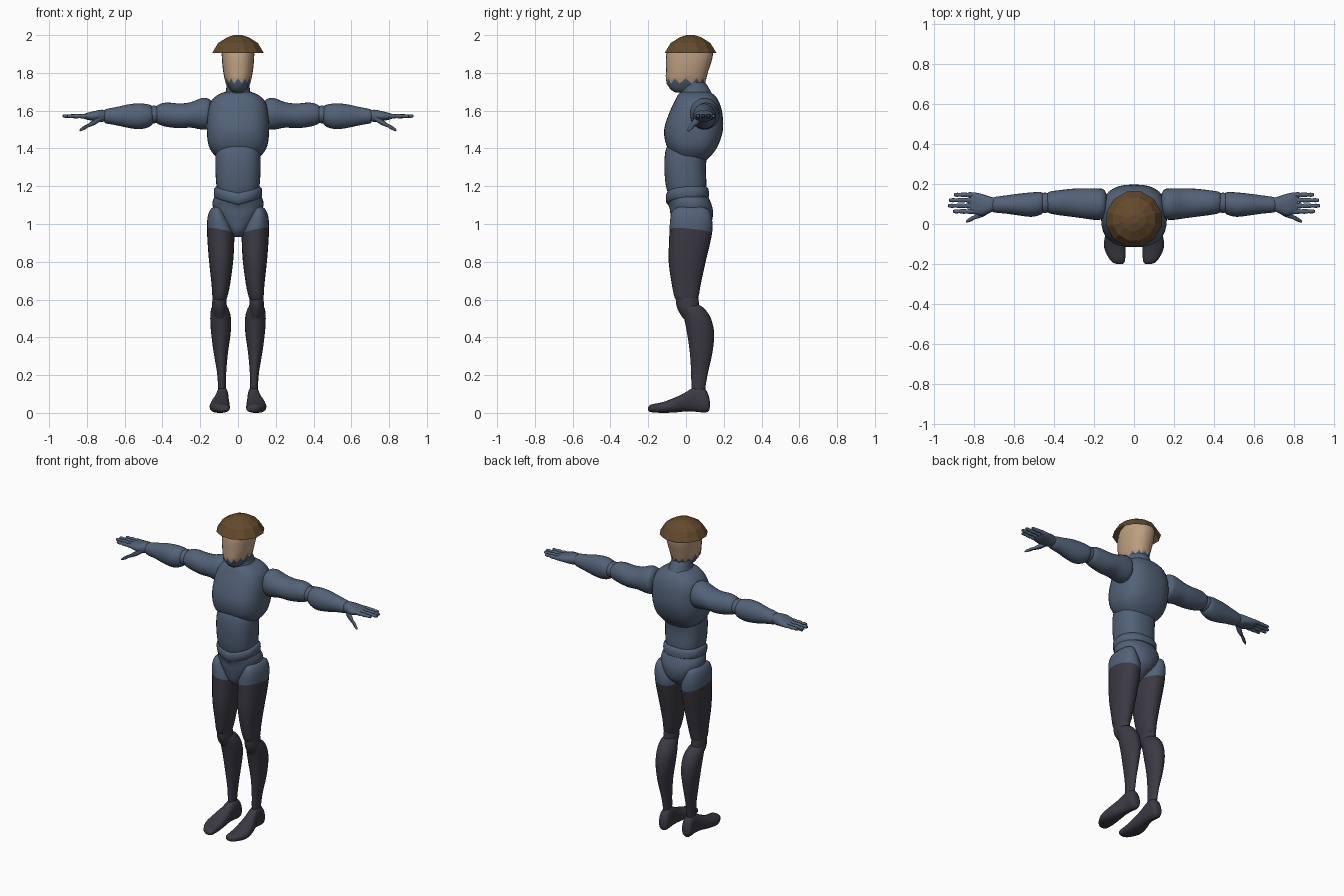
import bpy, bmesh, math
from mathutils import Vector


def material(name, rgb):
    m = bpy.data.materials.new(name)
    m.diffuse_color = (*rgb, 1)
    return m


BLUE = material("slate_blue", (0.085, 0.122, 0.185))
DARK = material("dark_charcoal", (0.045, 0.041, 0.056))
SKIN = material("skin", (0.52, 0.35, 0.225))
BROWN = material("brown", (0.125, 0.068, 0.025))


def smooth_rings(rings, steps):
    """Curve through the given cross-section rings."""
    out = []
    for i in range(len(rings) - 1):
        p0, p1 = rings[max(i - 1, 0)], rings[i]
        p2, p3 = rings[i + 1], rings[min(i + 2, len(rings) - 1)]
        for s in range(steps):
            t = s / steps
            out.append([0.5 * (2 * b + (c - a) * t + (2 * a - 5 * b + 4 * c - d) * t * t
                               + (3 * b - a - 3 * c + d) * t ** 3)
                        for a, b, c, d in zip(p0, p1, p2, p3)])
    return out + [list(rings[-1])]


def loft(name, rings, mats, axis="z", n=24, power=2.0, steps=3,
         mirror=False, warp=None, rule=None, cut=None):
    """Skin rings of (position, min, max, min, max) along one axis."""
    bm = bmesh.new()
    loops = []
    for t, a0, a1, b0, b1 in smooth_rings(rings, steps):
        loop = []
        for k in range(n):
            ang = 2 * math.pi * k / n
            c, s = math.cos(ang), math.sin(ang)
            u = (a0 + a1) / 2 + (a1 - a0) / 2 * math.copysign(abs(c) ** (2 / power), c)
            v = (b0 + b1) / 2 + (b1 - b0) / 2 * math.copysign(abs(s) ** (2 / power), s)
            co = Vector({"x": (t, u, v), "y": (u, t, v), "z": (u, v, t)}[axis])
            if warp:
                co = warp(co, k)
            co.z = max(co.z, 0)
            loop.append(bm.verts.new(co))
        loops.append(loop)
    for low, high in zip(loops, loops[1:]):
        for k in range(n):
            j = (k + 1) % n
            bm.faces.new((low[k], low[j], high[j], high[k]))
    bm.faces.new(loops[0])
    bm.faces.new(loops[-1])
    if cut:
        geom = bm.verts[:] + bm.edges[:] + bm.faces[:]
        bmesh.ops.bisect_plane(bm, geom=geom, plane_co=cut[0], plane_no=cut[1])
    bmesh.ops.recalc_face_normals(bm, faces=bm.faces[:])
    for f in bm.faces:
        f.smooth = True
        if rule:
            f.material_index = int(rule(f.calc_center_median()))
    me = bpy.data.meshes.new(name)
    bm.to_mesh(me)
    bm.free()
    me.set_sharp_from_angle(angle=math.radians(40))
    for m in mats:
        me.materials.append(m)
    ob = bpy.data.objects.new(name, me)
    bpy.context.collection.objects.link(ob)
    if mirror:
        ob.modifiers.new("mirror", "MIRROR").use_mirror_merge = False
    return ob


def body(rings):
    """Symmetric rings from (height, half width, front, back)."""
    return [(z, -w, w, f, b) for z, w, f, b in rings]


# Torso
loft("chest", body([(1.33, .085, -.05, .10), (1.37, .13, -.075, .14), (1.42, .157, -.105, .172),
                    (1.50, .165, -.116, .196), (1.59, .160, -.088, .192), (1.65, .143, -.06, .173),
                    (1.685, .105, -.042, .148), (1.70, .065, -.02, .12)]),
     [BLUE], n=32, power=2.6)
loft("abdomen", body([(1.16, .105, -.095, .10), (1.21, .115, -.108, .108), (1.30, .12, -.115, .105),
                      (1.38, .118, -.110, .115), (1.44, .10, -.09, .12)]),
     [BLUE], n=32, power=2.5)


def dip(co, k):
    """Lower the waistband at the middle of the front."""
    if co.y < 0 and co.z > 1.02:
        co.z -= .035 * max(0, 1 - abs(co.x) / .125) * min(1, (co.z - 1.02) / .1)
    return co


loft("pelvis", body([(.93, .022, -.03, .04), (.96, .048, -.062, .09), (1.0, .085, -.074, .132),
                     (1.06, .122, -.082, .143), (1.11, .136, -.086, .133), (1.15, .122, -.099, .115)]),
     [BLUE], n=32, power=2.2, warp=dip)
loft("waistband", body([(1.135, .115, -.09, .105), (1.145, .126, -.104, .121),
                        (1.185, .127, -.107, .119), (1.20, .112, -.095, .105)]),
     [BLUE], n=32, power=2.3, steps=2, warp=dip)

# Neck and head, with a jagged collar line around the jaw
loft("neck", body([(1.63, .115, -.05, .172), (1.67, .088, -.04, .15), (1.70, .066, -.032, .132),
                   (1.735, .061, -.03, .112), (1.75, .06, -.03, .10)]), [BLUE])


def jag(co, k):
    if abs(co.z - 1.757) < .001:
        co.z += .014 if k % 2 == 0 else -.014
    return co


loft("head", body([(1.695, .02, -.05, .01), (1.71, .042, -.08, .07), (1.757, .067, -.106, .103),
                   (1.81, .079, -.106, .118), (1.87, .085, -.107, .138), (1.92, .085, -.10, .142),
                   (1.96, .07, -.075, .115), (1.985, .03, -.02, .06)]),
     [BLUE, SKIN], power=2.3, steps=2, warp=jag, rule=lambda c: c.z > 1.757)

# Faceted open cap
bm = bmesh.new()
previous = None
for z, r in ((1.905, .142), (1.958, .109), (1.988, .06), (2.0, .022)):
    ring = [bm.verts.new((r * math.sin(2 * math.pi * (k + .5) / 12),
                          .024 + r * math.cos(2 * math.pi * (k + .5) / 12), z)) for k in range(12)]
    if previous:
        for k in range(12):
            j = (k + 1) % 12
            bm.faces.new((previous[j], previous[k], ring[k], ring[j]))
    previous = ring
bm.faces.new(previous[::-1])
mesh = bpy.data.meshes.new("cap")
bm.to_mesh(mesh)
bm.free()
mesh.materials.append(BROWN)
bpy.context.collection.objects.link(bpy.data.objects.new("cap", mesh))

# Arms
loft("upper_arms", [(.135, .06, .14, 1.54, 1.63), (.15, .028, .172, 1.505, 1.66), (.19, .02, .178, 1.50, 1.667),
                    (.25, .028, .178, 1.51, 1.645), (.31, .036, .176, 1.507, 1.638),
                    (.38, .045, .168, 1.515, 1.643), (.425, .055, .16, 1.53, 1.63),
                    (.44, .075, .14, 1.55, 1.61)], [BLUE], axis="x", mirror=True)
loft("elbows", [(.41, .07, .145, 1.545, 1.615), (.445, .054, .157, 1.532, 1.628),
                (.48, .07, .145, 1.545, 1.615)], [BLUE], axis="x", mirror=True)
loft("forearms", [(.445, .075, .13, 1.55, 1.60), (.46, .05, .158, 1.52, 1.628), (.51, .036, .158, 1.503, 1.638),
                  (.57, .042, .152, 1.507, 1.635), (.64, .052, .143, 1.522, 1.62),
                  (.70, .058, .134, 1.533, 1.608), (.706, .07, .125, 1.545, 1.595)],
     [BLUE], axis="x", mirror=True)

# Hands, fingers and thumbs
loft("palms", [(.69, .07, .13, 1.55, 1.60), (.72, .056, .137, 1.54, 1.605), (.76, .042, .15, 1.545, 1.598),
               (.80, .05, .158, 1.552, 1.588), (.82, .06, .152, 1.56, 1.58)],
     [BLUE], axis="x", n=16, power=2.4, mirror=True)
for i, (y, tip) in enumerate(((.063, .905), (.091, .93), (.119, .925), (.146, .90))):
    rings = []
    for f, r in ((0, .012), (.3, .013), (.36, .0095), (.5, .012), (.65, .0115),
                 (.7, .0085), (.85, .0105), (.97, .008), (1, .003)):
        x = .79 + (tip - .79) * f
        rings.append((x, y - r, y + r, 1.571 - r, 1.571 + r))
    loft("finger_%d" % (i + 1), rings, [BLUE], axis="x", n=10, steps=1, mirror=True)
rings = []
for f, r in ((0, .014), (.25, .018), (.5, .013), (.58, .010), (.75, .012), (.95, .008), (1, .003)):
    x, y, z = .725 + .115 * f, .068 - .056 * f, 1.56 - .065 * f
    rings.append((x, y - r, y + r, z - r, z + r))
loft("thumbs", rings, [BLUE], axis="x", n=10, steps=1, mirror=True)

# Legs
loft("thighs", [(.585, .072, .125, -.04, .045), (.61, .058, .135, -.06, .065), (.68, .042, .140, -.075, .078),
                (.80, .026, .153, -.092, .104), (.90, .02, .161, -.09, .128), (.97, .022, .164, -.087, .14),
                (1.03, .05, .162, -.083, .137), (1.075, .076, .147, -.068, .12), (1.092, .09, .125, -.03, .08)],
     [DARK, BLUE], power=2.2, mirror=True, rule=lambda c: c.z - .2 * c.x + .1 * c.y > .945,
     cut=((0, 0, .945), (-.2, .1, 1)))
loft("knees", [(.50, .07, .12, -.015, .05), (.54, .06, .136, -.04, .066), (.58, .06, .137, -.053, .068),
               (.62, .065, .132, -.05, .062), (.64, .08, .12, -.03, .04)], [DARK], mirror=True)
loft("shins", [(.11, .065, .105, .03, .10), (.15, .064, .106, .028, .105), (.22, .062, .112, .027, .118),
               (.32, .053, .129, .02, .14), (.42, .039, .142, .006, .149), (.50, .037, .147, -.01, .132),
               (.555, .052, .141, -.027, .095), (.575, .07, .125, -.02, .06)], [DARK], mirror=True)
loft("feet", [(-.2, .058, .085, .012, .03), (-.185, .045, .115, .004, .044), (-.12, .043, .149, 0, .058),
              (-.05, .045, .143, .003, .085), (0, .048, .127, .008, .11), (.05, .05, .115, .006, .138),
              (.10, .05, .115, .002, .128), (.12, .056, .108, .01, .09), (.126, .068, .098, .03, .06)],
     [DARK], axis="y", power=2.4, mirror=True)
